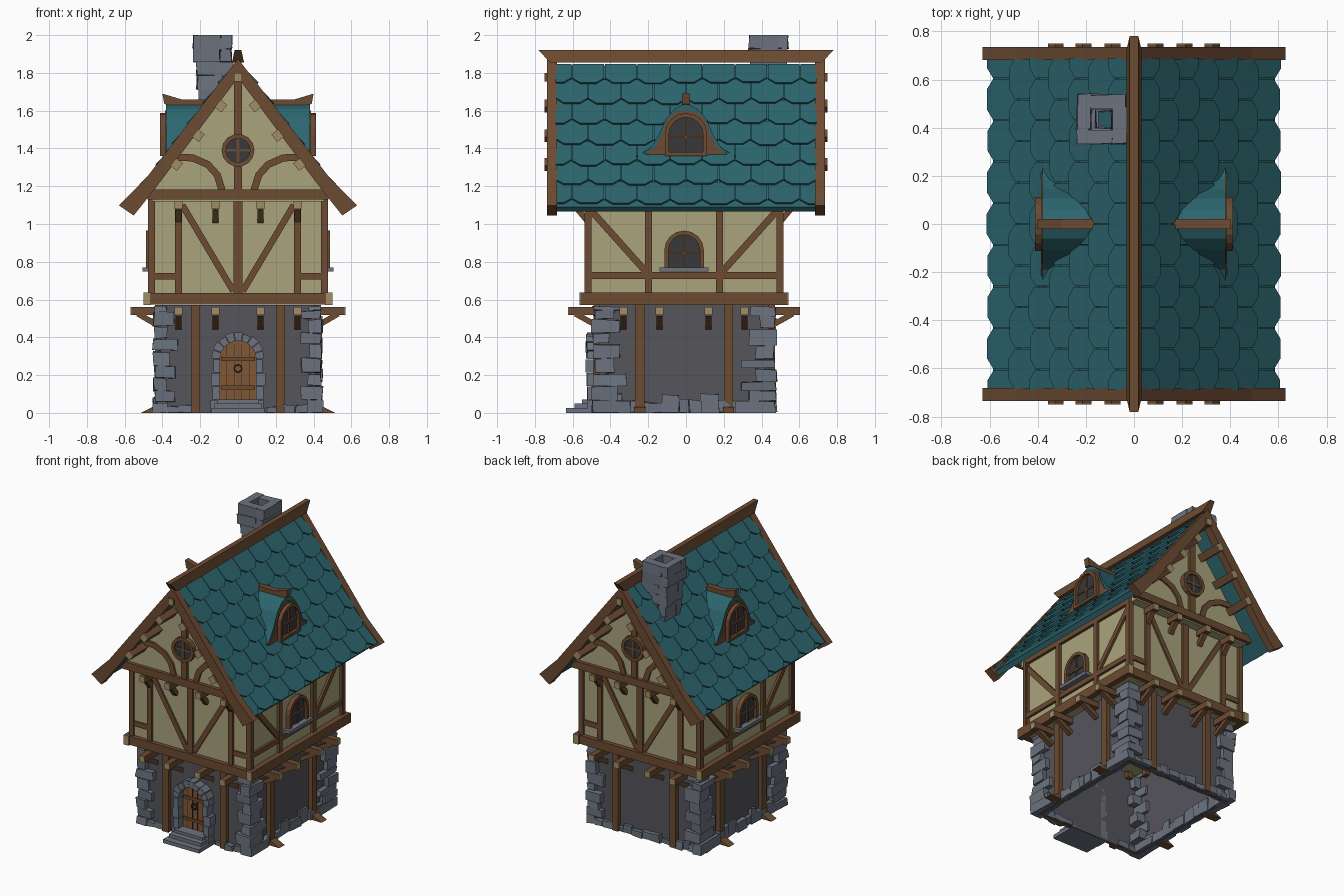
import bpy, bmesh, math, random
from mathutils import Vector

if "Cube" in bpy.data.objects:
    bpy.data.objects.remove(bpy.data.objects["Cube"])
random.seed(4)
rnd = random.uniform

COL = dict(stone=(.15, .17, .21), wall=(.09, .09, .105), wood=(.15, .07, .032), plaster=(.40, .37, .20),
           roof=(.025, .13, .155), glass=(.04, .04, .045), door=(.22, .095, .035), end=(.36, .27, .13),
           dark=(.03, .02, .015))
MAT, parts = {}, {}
for n, c in COL.items():
    MAT[n] = bpy.data.materials.new(n)
    MAT[n].diffuse_color = (*c, 1)


# --- helpers: every solid is a loft between two matching loops ---
def loft(name, mat, a, b):
    bm = parts.setdefault(name, (bmesh.new(), mat))[0]
    A, B = [[bm.verts.new(p) for p in l] for l in (a, b)]
    n = len(A)
    bm.faces.new(A[::-1])
    bm.faces.new(B)
    for i in range(n):
        j = (i + 1) % n
        bm.faces.new((A[i], A[j], B[j], B[i]))


def prism(name, mat, F, pts, a, b):
    loft(name, mat, [F(p[0], p[1], a) for p in pts], [F(p[0], p[1], b) for p in pts])


def rect(u0, u1, v0, v1):
    return [(u0, v0), (u1, v0), (u1, v1), (u0, v1)]


def mir(pts, s):
    return [(s * p[0], p[1]) for p in pts]


def stroke(pts, w):
    pts = [Vector(p) for p in pts]
    left, right = [], []
    for i, p in enumerate(pts):
        t = (pts[min(i + 1, len(pts) - 1)] - pts[max(i - 1, 0)]).normalized()
        n = Vector((-t.y, t.x)) * w / 2
        left.append(p + n)
        right.append(p - n)
    return left + right[::-1]


def band(name, mat, F, outer, inner, a, b):
    n = len(outer)
    for i in range(n):
        j = (i + 1) % n
        prism(name, mat, F, [outer[i], outer[j], inner[j], inner[i]], a, b)


def arc(cx, cz, r, a0, a1, n):
    return [(cx + r * math.cos(a0 + (a1 - a0) * i / n), cz + r * math.sin(a0 + (a1 - a0) * i / n)) for i in range(n + 1)]


def arch(hw, z0, zs):
    return [(-hw, z0), (hw, z0)] + arc(0, zs, hw, 0, math.pi, 8)


def rock(name, lo, hi, j=.006):
    q = [[(lo, hi)[k][0], (lo, hi)[m][1]] for k, m in ((0, 0), (1, 0), (1, 1), (0, 1))]
    loops = [[(x + rnd(-j, j), y + rnd(-j, j), min(2, max(0, z + rnd(-j, j)))) for x, y in q] for z in (lo[2], hi[2])]
    loft(name, 'stone', *loops)


# wall frames: u along the wall, v up, d outward
ENDS = {'front': lambda u, v, d: (u, -d, v), 'back': lambda u, v, d: (-u, d, v)}
SIDES = {'right': lambda u, v, d: (d, u, v), 'left': lambda u, v, d: (-d, -u, v)}


def profile(F, u):
    return lambda d, z, t: F(u + t, z, d)


def joist(n, F, u, z, d0, d1, dw, h=.021):
    prism(n + '_joists', 'wood', F, rect(u - h, u + h, z - h, z + h), d0, d1)
    prism(n + '_joist_ends', 'end', F, rect(u - h, u + h, z - h, z + h), d1, d1 + .004)
    prism(n + '_brackets', 'wood', profile(F, u), stroke([(dw, z - .085), (d1 - .035, z - .015)], .03), -.016, .016)


def arched_window(n, F, hw, z0, zs, d):
    band(n + '_frame', 'wood', F, arch(hw, z0, zs), arch(hw - .022, z0 + .02, zs), d - .01, d + .028)
    prism(n + '_glass', 'glass', F, arch(hw - .015, z0 + .01, zs), d - .01, d + .008)
    prism(n + '_bars', 'wood', F, rect(-.006, .006, z0, zs + hw - .01), d, d + .018)
    prism(n + '_bars', 'wood', F, rect(-hw + .01, hw - .01, zs - .02, zs - .008), d, d + .018)


# --- ground floor: open shell, posts, joists, stones ---
wx, wy = .41, .45
for n, F in ENDS.items():
    prism('lower_walls', 'wall', F, rect(-wx, wx, 0, .57), wy - .02, wy)
for n, F in SIDES.items():
    prism('lower_walls', 'wall', F, rect(-wy, wy, 0, .57), wx - .02, wx)
for group, d, pu, hw, reach in ((ENDS, wy, .225, wx, .61), (SIDES, wx, .235, wy, .565)):
    for n, F in group.items():
        for s in (-1, 1):
            prism(n + '_lower_posts', 'wood', F, rect(s * pu - .024, s * pu + .024, 0, .57), d - .01, d + .03)
            for u in ((.12, .315) if group is ENDS else (.13, .32)):
                joist(n + '_floor', F, s * u, .54, d - .05, reach, d)
        if group is SIDES:
            for s in (-1, 1):
                prism(n + '_post_feet', 'wood', profile(F, s * pu), [(.4, 0), (.515, 0), (.45, .032), (.4, .032)], -.03, .03)
        u = -hw + .03
        while u < hw - .05:
            w = rnd(.05, .1)
            h = rnd(.03, .06) if group is ENDS else rnd(.05, .11)
            if not (n == 'front' and -.24 < u < .15):
                p, q = F(u, 0, d - .03), F(u + w, h, d + rnd(.012, .035))
                rock('base_stones', [min(a, b) for a, b in zip(p, q)], [max(a, b) for a, b in zip(p, q)])
            u += w
for sx in (-1, 1):
    for sy in (-1, 1):
        z, k = 0, 0
        while z < .55:
            h = min(rnd(.045, .09), .565 - z)
            lx = (.07, .115)[k % 2] + rnd(-.015, .015)
            ly = (.14, .09)[k % 2] + rnd(-.01, .03) + .06 * max(0, 1 - z / .3)
            ox, oy = .442 + rnd(-.008, .008), .482 + rnd(-.008, .008)
            xs, ys = sorted((sx * ox, sx * (ox - lx))), sorted((sy * oy, sy * (oy - ly)))
            rock('corner_stones', (xs[0], ys[0], z), (xs[1], ys[1], z + h - .003))
            z += h
            k += 1

# --- door, stone arch and steps ---
F = ENDS['front']
prism('door', 'door', F, arch(.1, .06, .285), .44, .468)
for u in (-.06, -.02, .02, .06):
    prism('door_gaps', 'dark', F, rect(u - .002, u + .002, .07, .36), .46, .47)
for z in (.135, .285):
    prism('door_straps', 'wood', F, rect(-.09, .09, z - .01, z + .01), .46, .476)
band('door_ring', 'dark', F, arc(0, .235, .024, 0, 6.283, 10)[:-1], arc(0, .235, .015, 0, 6.283, 10)[:-1], .465, .482)
for i in range(9):
    a = math.pi * i / 9
    b = a + math.pi / 9 - .03
    r = .14 + rnd(-.006, .006)
    prism('door_arch', 'stone', F, arc(0, .285, r, a, b, 1) + arc(0, .285, .096, b, a, 1), .43, .51 + rnd(0, .012))
for s in (-1, 1):
    for i in range(4):
        z = .285 * i / 4
        prism('door_jambs', 'stone', F, mir(rect(.096, .137 + rnd(-.008, .01), z, z + .068), s), .43, .51 + rnd(0, .012))
for hw, d, z in ((.14, .625, .026), (.125, .58, .05), (.11, .54, .07)):
    prism('door_steps', 'stone', F, rect(-hw, hw, max(0, z - .026), z), .44, d)

# --- upper floor plaster and gable block ---
prism('upper_walls', 'plaster', F, rect(-.455, .455, .575, 1.17), -.512, .512)
prism('gable_walls', 'plaster', F, [(-.455, 1.12), (.455, 1.12), (.455, 1.19), (0, 1.79), (-.455, 1.19)], -.575, .575)

# --- timber framing of the two gable ends ---
for n, F in ENDS.items():
    t = n + '_timbers'
    a, b = .5, .527
    prism(t, 'wood', F, rect(-.475, .475, .575, .635), .49, .542)
    prism(t, 'wood', F, rect(-.023, .023, .63, 1.13), a, b)
    g = n + '_gable_timbers'
    prism(g, 'wood', F, rect(-.48, .48, 1.13, 1.182), .565, .6)
    prism(g, 'wood', F, rect(-.022, .022, 1.18, 1.78), .565, .593)
    for s in (-1, 1):
        for u, w in ((.459, .034), (.315, .036)):
            prism(t, 'wood', F, mir(rect(u - w / 2, u + w / 2, .63, 1.13), s), a, b)
        prism(t, 'wood', F, mir(stroke([(.295, 1.1), (.025, .645)], .034), s), a, b - .004)
        prism(t, 'wood', F, mir(rect(.33, .45, .705, .74), s), a, b - .004)
        prism(g, 'wood', F, mir(stroke([(.35, 1.355), (.24, 1.35), (.16, 1.315), (.11, 1.26), (.085, 1.18)], .038), s), .565, .588)
        for u in (.12, .315):
            joist(n + '_gable', F, s * u, 1.1, .5, .605, .512)
    # round window
    ring = lambda r: arc(0, 1.39, r, 0, 2 * math.pi, 14)[:-1]
    band(n + '_round_window', 'wood', F, ring(.087), ring(.064), .57, .61)
    prism(n + '_round_glass', 'glass', F, ring(.07), .57, .596)
    for r in (rect(-.007, .007, 1.32, 1.46), rect(-.065, .065, 1.383, 1.397)):
        prism(n + '_round_bars', 'wood', F, r, .59, .602)

# --- timber framing and windows of the two long sides ---
for n, F in SIDES.items():
    t = n + '_timbers'
    a, b = .44, .474
    prism(t, 'wood', F, rect(-.548, .548, .572, .638), .46, .5)
    for s in (-1, 1):
        prism(n + '_beam_ends', 'end', F, mir(rect(.548, .553, .572, .638), s), .46, .5)
        for u, w in ((.508, .038), (.188, .036)):
            prism(t, 'wood', F, mir(rect(u - w / 2, u + w / 2, .63, 1.17), s), a, b)
        prism(t, 'wood', F, mir(stroke([(.5, 1.08), (.2, .745)], .036), s), a, b - .004)
    prism(t, 'wood', F, rect(-.5, .5, .71, .745), a, b - .002)
    prism(t, 'wood', F, rect(-.52, .52, 1.11, 1.16), a, b)
    arched_window(n + '_window', F, .105, .75, .86, .458)
    prism(n + '_window_sill', 'stone', F, rect(-.13, .13, .748, .77), .45, .505)

# --- roof slab, tiles ---
RP = [Vector((0, 1.84)), Vector((.46, 1.23)), Vector((.585, 1.09))]
L1 = (RP[1] - RP[0]).length
L = L1 + (RP[2] - RP[1]).length
for sx in (-1, 1):
    poly = [tuple(p) for p in RP] + [(.56, 1.065), (.45, 1.185), (0, 1.79)]
    prism('roof_slab', 'roof', ENDS['front'], mir(poly, sx), -.695, .695)

    def on_roof(s, y, lift):
        p0, p1, t = (RP[0], RP[1], s) if s < L1 else (RP[1], RP[2], s - L1)
        d = (p1 - p0).normalized()
        q = p0 + d * t + Vector((-d.y, d.x)) * lift
        return (sx * q.x, y, q.y)
    w = 1.38 / 8
    for r in range(7):
        for k in range(9 - r % 2):
            sb = L - r * L / 7 + rnd(-.005, .005)
            st = max(sb - .17, .002)
            y = -.69 + (k + .5 * (r % 2)) * w
            h = w / 2 - .002
            pts = [(st, -h), (sb - .034, -h), (sb, -h / 2), (sb, h / 2), (sb - .034, h), (st, h)]
            pts = [(s, max(-.69, min(.69, y + v))) for s, v in pts]
            lift = [.002 + .018 * (s - st) / (sb - st) for s, v in pts]
            loft('roof_tiles', 'roof', [on_roof(s, v, e) for (s, v), e in zip(pts, lift)],
                 [on_roof(s, v, e + .012) for (s, v), e in zip(pts, lift)])

# --- bargeboards, purlin ends, ridge beam ---
for n, F in ENDS.items():
    for s in (-1, 1):
        board = [(0, 1.875), (.49, 1.238), (.63, 1.098), (.552, 1.045), (.425, 1.205), (0, 1.775)]
        prism(n + '_bargeboards', 'wood', F, mir(board, s), .682, .735)
        for u, z in ((.325, 1.315), (.21, 1.468), (.09, 1.625)):
            sq = mir(stroke([(u - .015, z + .02), (u + .015, z - .02)], .045), s)
            prism('roof_purlins', 'wood', F, sq, .55, .746)
            prism('roof_purlin_ends', 'end', F, sq, .746, .75)
    prism('roof_purlins', 'wood', F, rect(-.02, .02, 1.755, 1.8), .55, .746)
    prism('roof_purlin_ends', 'end', F, rect(-.02, .02, 1.755, 1.8), .746, .75)
loft('roof_ridge_beam', 'wood', [(x, y, 1.855) for x, y in ((-.032, -.72), (.032, -.72), (.032, .72), (-.032, .72))],
     [(x, y, 1.92) for x, y in ((-.018, -.78), (.018, -.78), (.018, .78), (-.018, .78))])

# --- dormers ---
for n, F in SIDES.items():
    bell = [(.27, 1.355), (.19, 1.4), (.145, 1.47), (.105, 1.56), (.06, 1.61)]
    prism('roof_dormer_' + n, 'roof', F, bell + [(0, 1.64)] + mir(bell[::-1], -1), .13, .38)
    trim = [(.24, 1.353), (.165, 1.405), (.13, 1.47), (.105, 1.545), (.06, 1.588)]
    prism('roof_dormer_frame_' + n, 'wood', F, trim + [(0, 1.6)] + mir(trim[::-1], -1), .36, .387)
    arched_window('roof_dormer_window_' + n, F, .112, 1.36, 1.475, .384)
    prism('roof_dormer_ridge_' + n, 'wood', profile(F, 0),
          [(.14, 1.625), (.3, 1.622), (.39, 1.635), (.4, 1.69), (.3, 1.66), (.14, 1.66)], -.02, .02)

# --- chimney: pinwheel courses of four stones around a flue ---
for i in range(7):
    z0, z1 = 1.5 + i * .5 / 7, 1.5 + (i + 1) * .5 / 7
    h = (.088, .09, .088, .092, .095, .1, .104)[i]
    cx, cy, t = -.112 - .004 * i + rnd(-.004, .004), .437 + rnd(-.005, .005), .058
    for k in range(4):
        c, s = ((1, 0), (0, 1), (-1, 0), (0, -1))[k]
        e = rnd(-.006, .004)
        q = [(x * c - y * s, x * s + y * c) for x, y in ((-h, -h - e), (h - t, -h + t))]
        xs, ys = sorted(p[0] + cx for p in q), sorted(p[1] + cy for p in q)
        rock('roof_chimney', (xs[0], ys[0], z0), (xs[1], ys[1], z1), .005)

# --- turn every part into an object; the body sits slightly forward of the roof ---
for name, (bm, mat) in parts.items():
    bmesh.ops.recalc_face_normals(bm, faces=bm.faces)
    me = bpy.data.meshes.new(name)
    bm.to_mesh(me)
    bm.free()
    me.materials.append(MAT[mat])
    ob = bpy.data.objects.new(name, me)
    bpy.context.collection.objects.link(ob)
    if not (name.startswith('roof') or 'bargeboards' in name):
        ob.location.y = -.01

for m in bpy.data.materials:
    if m.users and not m.is_grease_pencil:
        m.use_nodes = True
        m.node_tree.nodes["Principled BSDF"].inputs["Base Color"].default_value = m.diffuse_color
